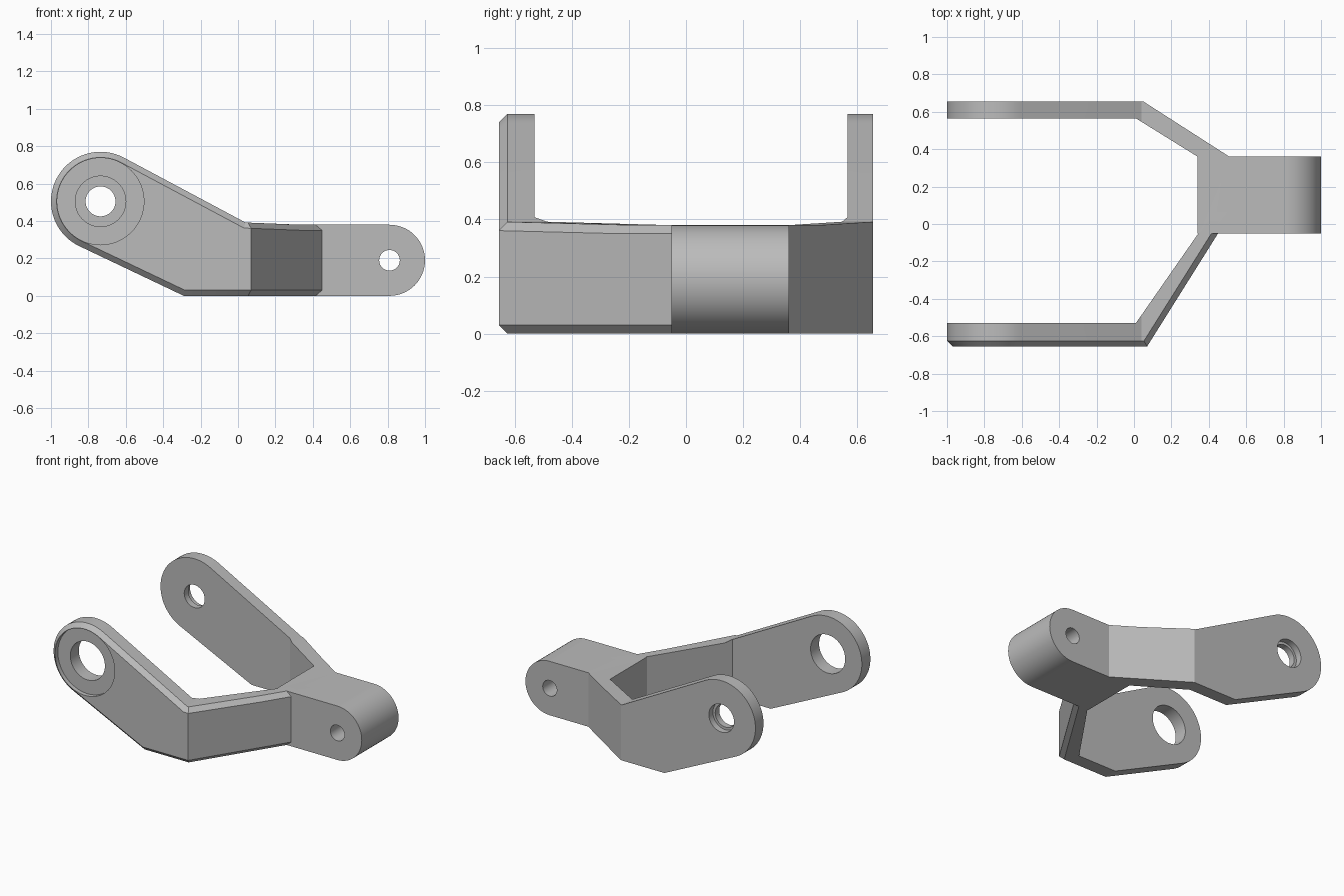
import bpy
import bmesh
from math import cos, sin, radians
from mathutils import Vector

cube = bpy.data.objects.get("Cube")
if cube:
    bpy.data.objects.remove(cube, do_unlink=True)

steel = bpy.data.materials.new("grey_steel")
steel.use_nodes = True
colour = (0.5, 0.5, 0.5, 1)
steel.diffuse_color = colour
steel.node_tree.nodes["Principled BSDF"].inputs["Base Color"].default_value = colour

PIVOT, PIN = (-0.735, 0.505), (0.81, 0.19)
CHAMFER = 0.03


def arc(centre, r, start, end, steps):
    angles = [radians(start + (end - start) * i / steps) for i in range(steps + 1)]
    return [(centre[0] + r * cos(a), centre[1] + r * sin(a)) for a in angles]


def prism(name, outline, lo, hi, along):
    """Extrude a 2D outline along y (outline in x, z) or along z (outline in x, y)."""
    def place(p, d):
        return (p[0], d, p[1]) if along == "y" else (p[0], p[1], d)
    bm = bmesh.new()
    rings = [[bm.verts.new(place(p, d)) for p in outline] for d in (lo, hi)]
    n = len(outline)
    for ring in rings:
        bm.faces.new(ring)
    for i in range(n):
        j = (i + 1) % n
        bm.faces.new((rings[0][i], rings[0][j], rings[1][j], rings[1][i]))
    bmesh.ops.recalc_face_normals(bm, faces=bm.faces)
    mesh = bpy.data.meshes.new(name)
    bm.to_mesh(mesh)
    bm.free()
    mesh.materials.append(steel)
    obj = bpy.data.objects.new(name, mesh)
    bpy.context.collection.objects.link(obj)
    return obj


def combine(target, tool, operation):
    mod = target.modifiers.new("combine", "BOOLEAN")
    mod.operation, mod.solver, mod.object = operation, "EXACT", tool
    bpy.context.view_layer.objects.active = target
    bpy.ops.object.modifier_apply(modifier=mod.name)
    bpy.data.objects.remove(tool, do_unlink=True)


def bore(target, centre, r, lo, hi):
    circle = arc(centre, r, 0, 360, 64)[:-1]
    combine(target, prism("bore_cutter", circle, lo, hi, "y"), "DIFFERENCE")


# Side silhouette shared by the arms and the hub
side = (arc(PIVOT, 0.265, 62, 245, 36)
        + [(-0.29, 0)]
        + arc(PIN, 0.19, -90, 90, 32)
        + [(0.34, 0.38), (0.04, 0.392)])


def part(name, plan):
    obj = prism(name, side, -0.9, 0.9, "y")
    combine(obj, prism("plan_cutter", plan, -0.2, 1, "z"), "INTERSECT")
    return obj


# Hub with the back arm
bracket = part("fork_bracket", [
    (-1.1, 0.565), (0.01, 0.565), (0.34, 0.36), (0.34, -0.05), (1.1, -0.05),
    (1.1, 0.36), (0.51, 0.36), (0.05, 0.655), (-1.1, 0.655)])

# Front arm, its end buried in the hub
front_arm = part("front_arm", [
    (-1.1, -0.655), (0.07, -0.655), (0.5, 0.03),
    (0.4, 0.03), (0.01, -0.53), (-1.1, -0.53)])

# Chamfer around the outer face of the front arm
outward = [Vector((0, -1, 0)), Vector((0.685, -0.43, 0)).normalized()]
bm = bmesh.new()
bm.from_mesh(front_arm.data)
bmesh.ops.remove_doubles(bm, verts=bm.verts, dist=1e-5)
bm.normal_update()
outer = {f for f in bm.faces if any(f.normal.dot(d) > 0.999 for d in outward)}


def is_rim(edge):
    a, b = (v.co for v in edge.verts)
    upright = (a - b).xy.length < 1e-3 and abs(a.z - b.z) > 0.2
    return not upright and sum(f in outer for f in edge.link_faces) == 1


bmesh.ops.bevel(bm, geom=[e for e in bm.edges if is_rim(e)], offset=CHAMFER,
                offset_type="OFFSET", segments=1, affect="EDGES", clamp_overlap=False)
bmesh.ops.recalc_face_normals(bm, faces=bm.faces)
bm.to_mesh(front_arm.data)
bm.free()

# Front arm recess and bearing hole
bore(front_arm, PIVOT, 0.232, -0.8, -0.625)
bore(front_arm, PIVOT, 0.135, -0.8, -0.4)

# Back arm pivot hole, stepped from outside, and hub pin hole
bore(bracket, PIVOT, 0.08, 0.4, 0.8)
bore(bracket, PIVOT, 0.098, 0.61, 0.8)
bore(bracket, PIN, 0.055, -0.3, 0.5)

combine(bracket, front_arm, "UNION")

bpy.ops.object.select_all(action="DESELECT")
bracket.select_set(True)
bpy.context.view_layer.objects.active = bracket
bpy.ops.object.shade_smooth_by_angle(angle=radians(18))
